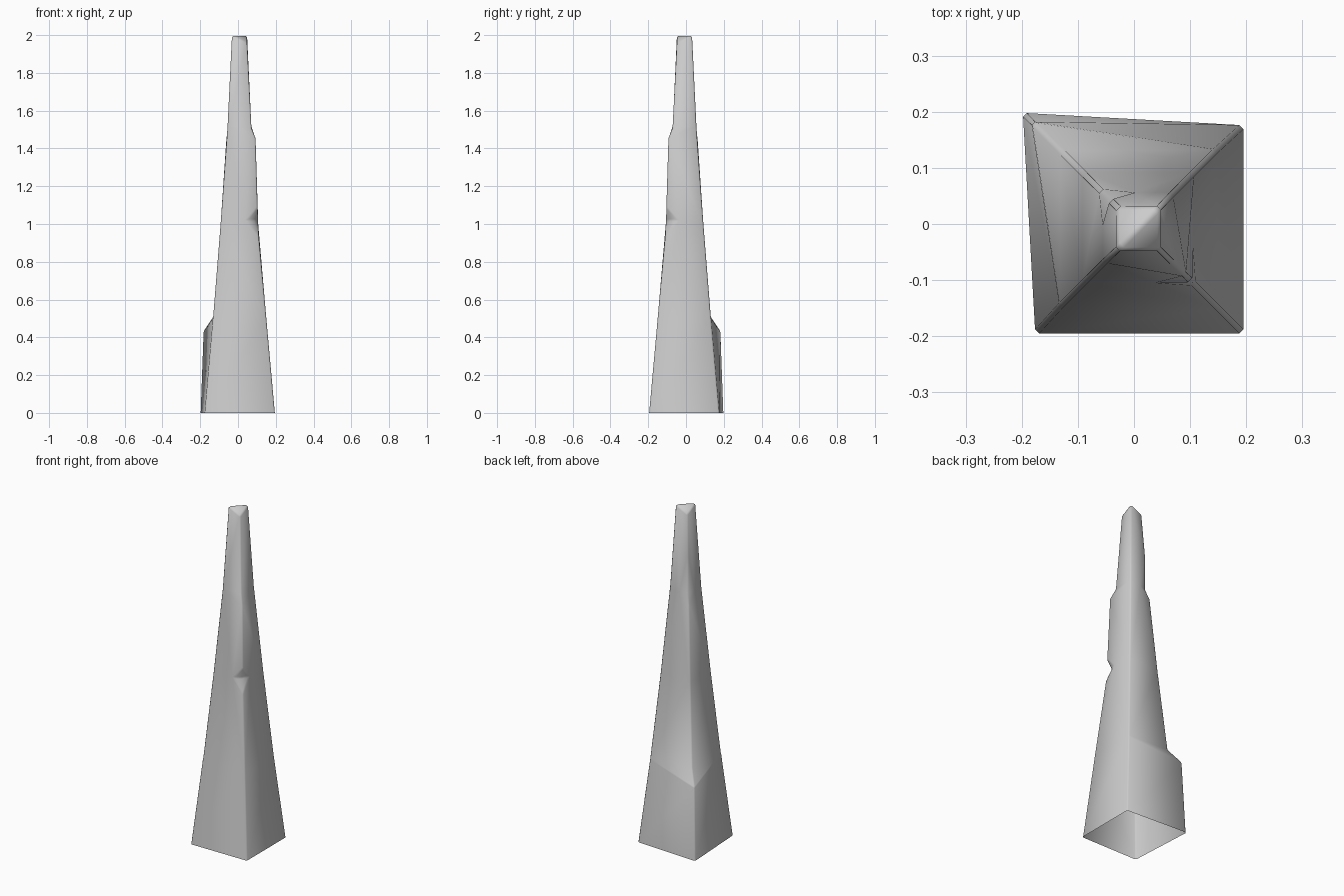
import bpy, bmesh

if "Cube" in bpy.data.objects:
    bpy.data.objects.remove(bpy.data.objects["Cube"])

# Corner edges, each point (x, y, z); the spire is symmetric across x = -y
C = [(-.176, -.195, 0), (-.132, -.147, .5), (-.092, -.107, 1), (-.056, -.071, 1.5), (-.032, -.048, 2)]


def diag(r, z):
    """Point on the symmetry plane (positive r = front right)."""
    return (r, -r, z)


# Front right corner: base, notch, ledge, tip
A0, A5, A_low, A_in, A_high = diag(.195, 0), diag(.15, .5), diag(.109, .94), diag(.083, 1.02), diag(.104, 1.09)
A_ledge, A15, A2 = diag(.094, 1.45), diag(.071, 1.51), diag(.048, 1.96)
F = (.045, -.105, 1.02)

# Back left corner: base, ledge, notch, tip
D0, D_ledge, D5, D1 = diag(-.198, 0), diag(-.183, .43), diag(-.13, .51), diag(-.092, 1)
D_low, D_in, D_high, D2 = diag(-.063, 1.43), diag(-.043, 1.5), diag(-.043, 1.74), diag(-.031, 1.96)
L = (-.056, -.002, 1.5)

half = [
    # front side
    [C[0], A0, A5, C[1]],
    [C[1], A5, A_low, F, C[2]],
    [A_low, A_in, F], [F, A_in, A_high],
    [C[2], F, A_high, A_ledge, C[3]],
    [C[3], A_ledge, A15],
    [C[3], A15, A2, C[4]],
    # left side
    [D0, C[0], C[1], D_ledge],
    [D_ledge, C[1], D5],
    [D5, C[1], C[2], D1],
    [D1, C[2], C[3], L, D_low],
    [D_low, L, D_in], [D_in, L, D_high],
    [D_high, L, C[3], C[4], D2],
]


def flip(p):
    return (-p[1], -p[0], p[2])


# Both halves plus the creased top; the bottom stays open
faces = half + [[flip(p) for p in reversed(f)] for f in half]
B2 = flip(C[4])
faces += [[A2, B2, C[4]], [B2, D2, C[4]]]

bm = bmesh.new()
for f in faces:
    bm.faces.new([bm.verts.new(p) for p in f])
bmesh.ops.remove_doubles(bm, verts=bm.verts[:], dist=1e-5)

mesh = bpy.data.meshes.new("rock_spire")
bm.to_mesh(mesh)
bm.free()
spire = bpy.data.objects.new("rock_spire", mesh)
bpy.context.collection.objects.link(spire)

# Softened edges
bevel = spire.modifiers.new("soft_edges", "BEVEL")
bevel.width = .007
bevel.segments = 1
bevel.limit_method = 'ANGLE'
bevel.angle_limit = .5
bevel.use_clamp_overlap = False

bpy.context.view_layer.objects.active = spire
spire.select_set(True)
bpy.ops.object.modifier_apply(modifier="soft_edges")
bpy.ops.object.shade_smooth_by_angle(angle=.9)
